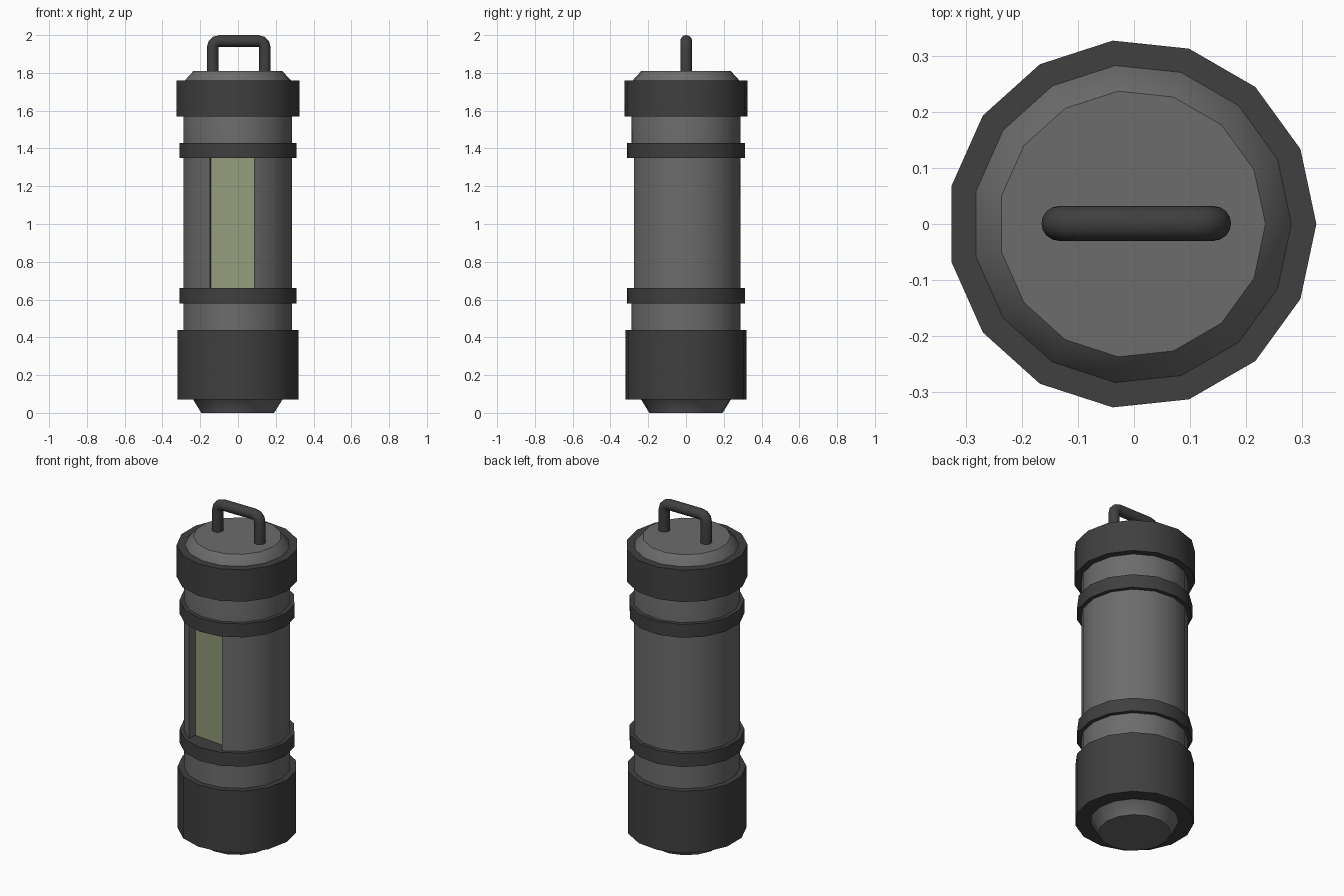
import bpy, bmesh, math
from mathutils import Vector

if "Cube" in bpy.data.objects:
    bpy.data.objects.remove(bpy.data.objects["Cube"])

N = 15            # sides of the canister
CX = -0.0036      # axis offset that centres the odd-sided outline


def material(name, rgb):
    m = bpy.data.materials.new(name)
    m.diffuse_color = (*rgb, 1)
    m.use_nodes = True
    m.node_tree.nodes["Principled BSDF"].inputs["Base Color"].default_value = m.diffuse_color
    return m


GREY = material("mid_grey_metal", (0.15, 0.15, 0.15))
DARK = material("dark_rubber", (0.05, 0.05, 0.05))
GLASS = material("pale_green_window", (0.29, 0.33, 0.20))


def finish(bm, name, mats, center=(CX, 0, 0)):
    bmesh.ops.recalc_face_normals(bm, faces=bm.faces[:])
    me = bpy.data.meshes.new(name)
    bm.to_mesh(me)
    bm.free()
    ob = bpy.data.objects.new(name, me)
    ob.location = center
    bpy.context.collection.objects.link(ob)
    for m in mats:
        me.materials.append(m)
    bpy.ops.object.select_all(action='DESELECT')
    ob.select_set(True)
    bpy.context.view_layer.objects.active = ob
    bpy.ops.object.shade_smooth_by_angle(angle=math.radians(30))
    return ob


def lathe(profile):
    """Closed 15-sided solid through (radius, z) rings; returns bmesh, rings, sides."""
    bm = bmesh.new()
    rings = [[bm.verts.new((r * math.cos(math.tau * i / N), r * math.sin(math.tau * i / N), z))
              for i in range(N)] for r, z in profile]
    sides = [[bm.faces.new((a[i], a[(i + 1) % N], b[(i + 1) % N], b[i])) for i in range(N)]
             for a, b in zip(rings, rings[1:])]
    bm.faces.new(rings[0][::-1])
    bm.faces.new(rings[-1])
    return bm, rings, sides


# Body: foot taper, cylinder and crown taper, with a sunken window at the front
R = 0.29
bm, rings, sides = lathe([(0.195, 0), (0.24, 0.072), (R, 0.10), (R, 0.62), (R, 1.39),
                          (R, 1.74), (0.284, 1.76), (0.238, 1.81)])
inward = Vector((math.cos(math.radians(84)), math.sin(math.radians(84)), 0))
window = [sides[3][10], sides[3][11]]          # faces between -120 and -72 degrees
ext = bmesh.ops.extrude_face_region(bm, geom=window)
bmesh.ops.delete(bm, geom=window, context='FACES_ONLY')
depth = R * math.cos(math.radians(24)) - 0.055
for v in [g for g in ext["geom"] if isinstance(g, bmesh.types.BMVert)]:
    v.co += inward * (-depth - v.co.dot(inward))   # flatten onto one plane
for f in [g for g in ext["geom"] if isinstance(g, bmesh.types.BMFace)]:
    f.material_index = 1
finish(bm, "canister_body", [GREY, GLASS])

# Dark end caps and the two bands around the body
for name, r, z0, z1 in (("bottom_cap", 0.323, 0.072, 0.44), ("lower_band", 0.313, 0.58, 0.66),
                        ("upper_band", 0.313, 1.35, 1.43), ("top_cap", 0.3286, 1.57, 1.76)):
    finish(lathe([(r, z0), (r, z1)])[0], name, [DARK])

# Carry handle: round tube swept along an arch with rounded corners
TUBE, HX, TOP, BEND = 0.031, 0.138, 1.969, 0.035
arc = [math.radians(a) for a in (0, 30, 60, 90)]
right = [(HX, 1.79)] + [(HX - BEND + BEND * math.cos(a), TOP - BEND + BEND * math.sin(a)) for a in arc]
path = right + [(-x, z) for x, z in reversed(right)]
bm = bmesh.new()
loops = []
for i, (x, z) in enumerate(path):
    a, b = path[max(i - 1, 0)], path[min(i + 1, len(path) - 1)]
    t = Vector((b[0] - a[0], 0, b[1] - a[1])).normalized()
    if i in (1, len(path) - 2):
        t = Vector((0, 0, 1 if i == 1 else -1))
    side = Vector((t.z, 0, -t.x))
    loops.append([bm.verts.new(Vector((x, 0, z)) + side * TUBE * math.cos(math.tau * k / 16)
                               + Vector((0, TUBE * math.sin(math.tau * k / 16), 0))) for k in range(16)])
for a, b in zip(loops, loops[1:]):
    for k in range(16):
        bm.faces.new((a[k], a[(k + 1) % 16], b[(k + 1) % 16], b[k]))
bm.faces.new(loops[0])
bm.faces.new(loops[-1])
finish(bm, "carry_handle", [DARK], (0.004, 0.001, 0))
